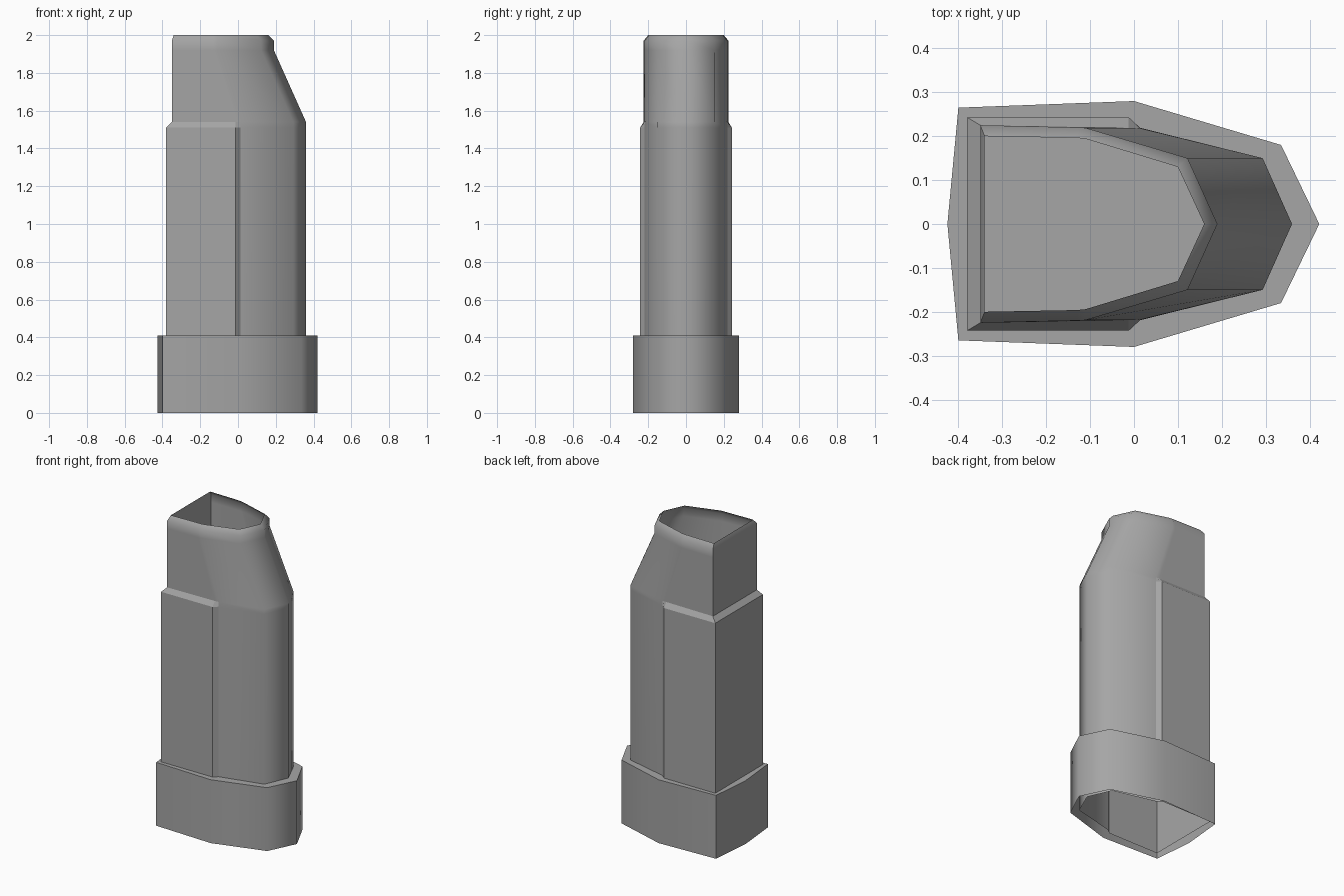
import bpy, bmesh, math

cube = bpy.data.objects.get("Cube")
if cube:
    bpy.data.objects.remove(cube, do_unlink=True)

GREY = (0.38, 0.38, 0.38, 1)
mat = bpy.data.materials.new("plain_grey")
mat.use_nodes = True
mat.diffuse_color = GREY
mat.node_tree.nodes["Principled BSDF"].inputs["Base Color"].default_value = GREY


def mirrored(half):
    """Close a half outline (y >= 0) across the x axis."""
    return half + [(x, -y) for x, y in reversed(half) if y > 0]


def loft(name, sections, cap_top=False, is_crease=lambda edge: False):
    """Open shell through (height, half outline) sections."""
    bm = bmesh.new()
    rings = []
    for z, half in sections:
        rings.append([bm.verts.new((x, y, z)) for x, y in mirrored(half)])
    for low, high in zip(rings, rings[1:]):
        n = len(low)
        for i in range(n):
            j = (i + 1) % n
            bm.faces.new((low[i], low[j], high[j], high[i]))
    if cap_top:
        bm.faces.new(rings[-1])
    for face in bm.faces:
        face.normal_flip()
        face.smooth = True
    bm.normal_update()
    for edge in bm.edges:
        angle = edge.calc_face_angle(0)
        edge.smooth = angle < math.radians(60) and not is_crease(edge)
    mesh = bpy.data.meshes.new(name)
    bm.to_mesh(mesh)
    bm.free()
    mesh.materials.append(mat)
    obj = bpy.data.objects.new(name, mesh)
    bpy.context.collection.objects.link(obj)
    return obj


# Base collar, open below, its top face also closing the tube
collar = [(-0.425, 0), (-0.4, 0.265), (0, 0.28), (0.335, 0.18), (0.422, 0)]
loft("base_collar", [(0, collar), (0.41, collar)], cap_top=True)

# Hollow body: raised grip panel, slanted nose and rounded lip
nose = [(0.293, 0.15), (0.36, 0)]
panel = [(-0.38, 0.243), (-0.012, 0.243), (0.014, 0.219)] + nose
shoulder = [(-0.35, 0.225), (-0.012, 0.219), (0.014, 0.218)] + nose
neck = [(-0.35, 0.225), (-0.13, 0.22), (-0.11, 0.219), (0.122, 0.15), (0.19, 0)]
lip = [(-0.34, 0.2), (-0.13, 0.196), (-0.11, 0.194), (0.1, 0.13), (0.16, 0)]
PANEL_TOP, SHOULDER = 1.51, 1.54


def panel_crease(edge):
    """Crisp borders of the raised panel: its chamfer and its front step."""
    a, b = (v.co for v in edge.verts)
    behind = max(a.x, b.x) < 0.02
    level = abs(a.z - b.z) < 0.001 and PANEL_TOP - 0.01 < a.z < SHOULDER + 0.01
    step = max(a.z, b.z) < SHOULDER + 0.01 and min(a.x, b.x) > -0.1
    return behind and (level or step)


loft("hollow_body", [(0.02, panel), (PANEL_TOP, panel), (SHOULDER, shoulder),
                     (1.92, neck), (1.97, neck), (2, lip)], is_crease=panel_crease)
